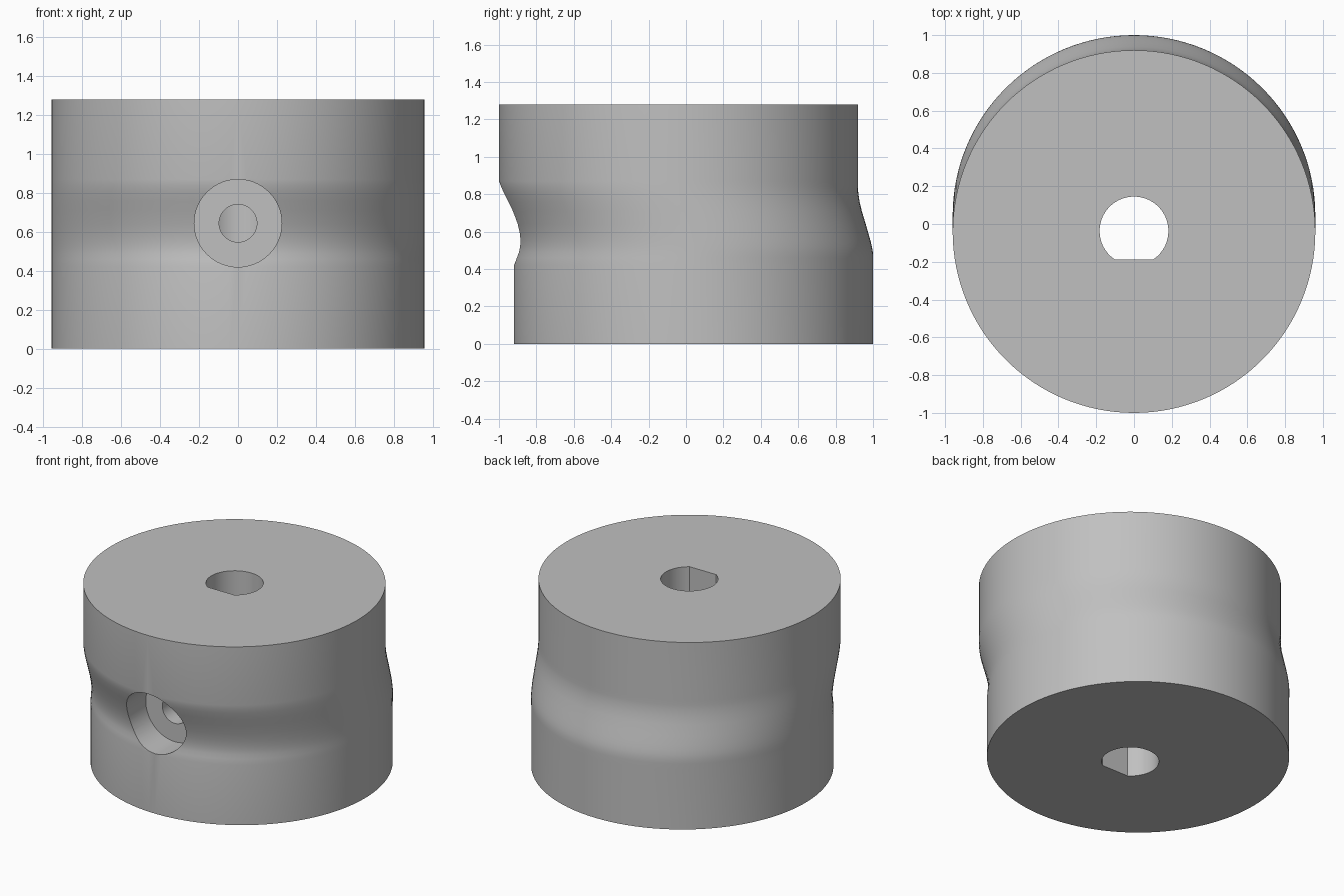
import bpy, bmesh, math
from mathutils import Vector

cube = bpy.data.objects.get("Cube")
if cube:
    bpy.data.objects.remove(cube, do_unlink=True)

RADIUS, HEIGHT, SEGMENTS = 0.96, 1.28, 128

grey = bpy.data.materials.new("plain grey")
grey.use_nodes = True
grey.diffuse_color = (0.53, 0.53, 0.53, 1)
grey.node_tree.nodes["Principled BSDF"].inputs["Base Color"].default_value = (0.53, 0.53, 0.53, 1)


def loft(name, rings):
    """Skin a stack of equal rings and cap both ends."""
    bm = bmesh.new()
    loops = [[bm.verts.new(p) for p in ring] for ring in rings]
    n = len(loops[0])
    for low, high in zip(loops, loops[1:]):
        for i in range(n):
            j = (i + 1) % n
            bm.faces.new((low[i], low[j], high[j], high[i]))
    bm.faces.new(loops[0][::-1])
    bm.faces.new(loops[-1])
    bmesh.ops.recalc_face_normals(bm, faces=bm.faces)
    mesh = bpy.data.meshes.new(name)
    bm.to_mesh(mesh)
    bm.free()
    mesh.materials.append(grey)
    obj = bpy.data.objects.new(name, mesh)
    bpy.context.collection.objects.link(obj)
    return obj


def angles(n):
    return [2 * math.pi * i / n for i in range(n)]


# Body: the upper half sits slightly forward of the lower half,
# joined by a soft S-shaped step. Each row is z, front y, back y.
profile = [
    (0, -0.92, 1.0), (0.42, -0.92, 1.0), (0.46, -0.913, 1.0),
    (0.49, -0.907, 0.999), (0.52, -0.905, 0.994), (0.55, -0.907, 0.987),
    (0.585, -0.912, 0.977), (0.64, -0.926, 0.961), (0.71, -0.95, 0.94),
    (0.76, -0.969, 0.928), (0.81, -0.987, 0.921), (0.84, -0.995, 0.92),
    (0.87, -1.0, 0.92), (HEIGHT, -1.0, 0.92),
]
body = loft("coupling_body", [
    [(RADIUS * math.cos(a), (front + back) / 2 + (back - front) / 2 * math.sin(a), z)
     for a in angles(SEGMENTS)]
    for z, front, back in profile])

# Shaft bore: D-shaped, with its flat towards the front
bore_y, bore_r, flat = -0.037, 0.182, 0.15
start = -math.asin(flat / bore_r)
sweep = math.pi - 2 * start
d_shape = [(bore_r * math.cos(start + sweep * i / 64),
            bore_y + bore_r * math.sin(start + sweep * i / 64)) for i in range(65)]
cutters = [loft("shaft_bore_cutter",
                [[(x, y, z) for x, y in d_shape] for z in (-0.2, HEIGHT + 0.2)])]

# Set screw hole: wide counterbore, then a narrow hole into the bore
for name, r, y0, y1 in (("counterbore_cutter", 0.225, -1.2, -0.7),
                        ("screw_hole_cutter", 0.097, -0.8, -0.06)):
    cutters.append(loft(name, [
        [(r * math.cos(a), y, 0.645 + r * math.sin(a)) for a in angles(64)]
        for y in (y0, y1)]))

bpy.context.view_layer.objects.active = body
body.select_set(True)
for cutter in cutters:
    mod = body.modifiers.new(cutter.name, "BOOLEAN")
    mod.operation, mod.solver, mod.object = "DIFFERENCE", "EXACT", cutter
    bpy.ops.object.modifier_apply(modifier=mod.name)
    bpy.data.objects.remove(cutter, do_unlink=True)

bpy.ops.object.shade_smooth_by_angle(angle=math.radians(30))
